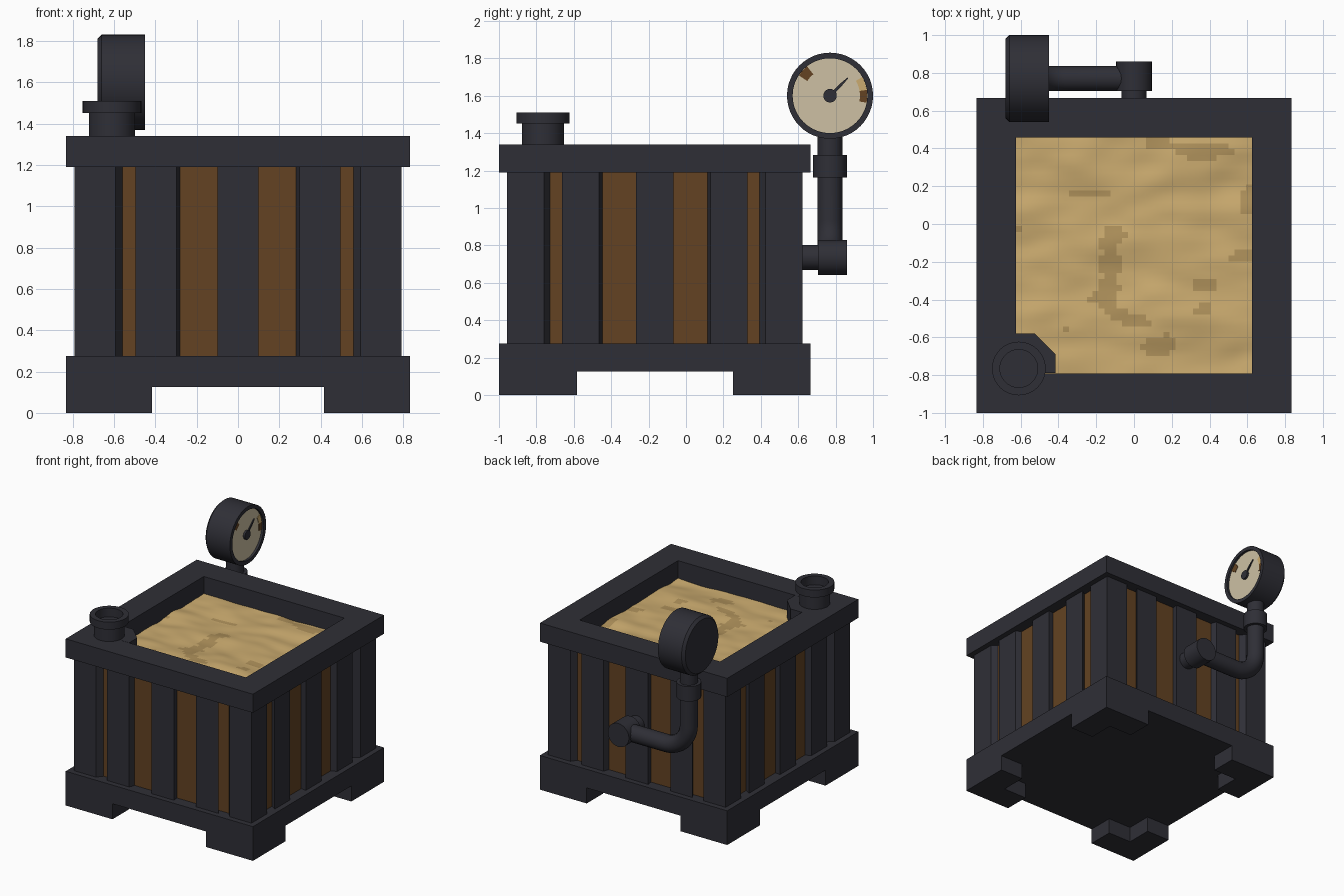
import bpy, bmesh, math
from mathutils import Matrix, Vector, noise

if "Cube" in bpy.data.objects:
    bpy.data.objects.remove(bpy.data.objects["Cube"])

CY = -1 / 6            # centre of the box in y
HALF, INNER = 0.833, 0.625


def material(name, rgb):
    m = bpy.data.materials.new(name)
    m.diffuse_color = (*rgb, 1)
    m.use_nodes = True
    m.node_tree.nodes["Principled BSDF"].inputs["Base Color"].default_value = m.diffuse_color
    return m


METAL = material("dark metal", (0.028, 0.028, 0.037))
WOOD = material("brown wood", (0.125, 0.055, 0.016))
SAND = material("pale sand", (0.60, 0.41, 0.16))
DAMP = material("shaded sand", (0.43, 0.285, 0.105))
DIAL = material("cream dial", (0.61, 0.53, 0.37))


def finish(name, bm, *mats, smooth=False):
    bmesh.ops.recalc_face_normals(bm, faces=bm.faces)
    me = bpy.data.meshes.new(name)
    bm.to_mesh(me)
    bm.free()
    ob = bpy.data.objects.new(name, me)
    bpy.context.collection.objects.link(ob)
    for m in mats:
        me.materials.append(m)
    if smooth:
        smooth_it(ob)
    return ob


def smooth_it(ob):
    bpy.ops.object.select_all(action='DESELECT')
    ob.select_set(True)
    bpy.context.view_layer.objects.active = ob
    bpy.ops.object.shade_smooth_by_angle(angle=math.radians(35))


def prism(name, pts, z0, z1, mat, matrix=Matrix()):
    """Extrude a plan polygon from z0 to z1."""
    bm = bmesh.new()
    f = bm.faces.new([bm.verts.new((x, y, z0)) for x, y in pts])
    up = bmesh.ops.extrude_face_region(bm, geom=[f])
    bmesh.ops.translate(bm, vec=(0, 0, z1 - z0),
                        verts=[v for v in up["geom"] if isinstance(v, bmesh.types.BMVert)])
    bm.transform(matrix)
    return finish(name, bm, mat)


def square_ring(name, outer, inner, z0, z1, mat):
    """Square tube: an open-centred frame."""
    bm = bmesh.new()
    corners = [(-1, -1), (1, -1), (1, 1), (-1, 1)]
    loops = [[bm.verts.new((x * r, y * r + CY, z)) for x, y in corners]
             for r, z in ((outer, z0), (outer, z1), (inner, z1), (inner, z0))]
    for i in range(4):
        a, b = loops[i], loops[(i + 1) % 4]
        for j in range(4):
            k = (j + 1) % 4
            bm.faces.new((a[j], a[k], b[k], b[j]))
    return finish(name, bm, mat)


def lathe(name, profile, centre, axis, mat, steps=40):
    """Revolve (radius, height) pairs about an axis through centre."""
    bm = bmesh.new()
    vs = [bm.verts.new((r, 0, h)) for r, h in profile]
    es = [bm.edges.new(p) for p in zip(vs, vs[1:])]
    bmesh.ops.spin(bm, geom=vs + es, axis=(0, 0, 1), cent=(0, 0, 0),
                   angle=math.tau, steps=steps, use_duplicate=False)
    bmesh.ops.remove_doubles(bm, verts=bm.verts, dist=1e-4)
    bm.transform(Matrix.Translation(centre) @ Vector(axis).to_track_quat('Z', 'Y').to_matrix().to_4x4())
    return finish(name, bm, mat, smooth=True)


def rod(name, r, h0, h1, centre, axis, mat=METAL):
    return lathe(name, [(0, h0), (r, h0), (r, h1), (0, h1)], centre, axis, mat)


# Base slab, feet, wooden walls and top frame
h = HALF
prism("base_slab", [(-h, CY - h), (h, CY - h), (h, CY + h), (-h, CY + h)], 0.125, 0.275, METAL)
square_ring("wood_walls", 0.745, INNER, 0.275, 1.19, WOOD)
square_ring("top_frame", HALF, INNER, 1.19, 1.34, METAL)

foot = [(h, h), (0.417, h), (0.417, INNER), (INNER, INNER), (INNER, 0.417), (h, 0.417)]
K, P = 0.745 / 0.79, 0.79      # pilasters flare outwards from the wall
corner = [(P, P), (0.593, P), (0.593 * K, P * K), (P * K, 0.593 * K), (P, 0.593)]
slats = [(-0.495, -0.298), (-0.1, 0.1), (0.298, 0.495)]
for s in range(4):
    m = Matrix.Translation((0, CY, 0)) @ Matrix.Rotation(s * math.pi / 2, 4, 'Z')
    prism(f"foot_{s}", foot, 0, 0.125, METAL, m)
    prism(f"corner_post_{s}", corner, 0.275, 1.19, METAL, m)
    for i, (a, b) in enumerate(slats):
        prism(f"slat_{s}_{i}", [(a, P), (b, P), (b * K, P * K), (a * K, P * K)],
              0.275, 1.19, METAL, m)

# Uneven sand filling
bm = bmesh.new()
bmesh.ops.create_grid(bm, x_segments=40, y_segments=40, size=INNER)
for v in bm.verts:
    p = Vector((v.co.x * 2.2, v.co.y * 4.5, 3.0))
    v.co.z = 1.2 + 0.022 * noise.noise(p) + 0.010 * noise.noise(p * 2.3)
    v.co.y += CY
for f in bm.faces:
    c = f.calc_center_median()
    f.material_index = int(noise.noise(Vector((c.x * 4, c.y * 9, 8.0))) > 0.33)
bmesh.ops.recalc_face_normals(bm, faces=bm.faces)
finish("sand", bm, SAND, DAMP, smooth=True)

# Corner gusset and filler spout
prism("spout_gusset", [(-0.625, -0.79), (-0.415, -0.79), (-0.415, -0.69),
                       (-0.525, -0.58), (-0.625, -0.58)], 1.12, 1.34, METAL)
lathe("filler_spout", [(0.112, 1.33), (0.112, 1.45), (0.142, 1.45), (0.142, 1.51),
                       (0.1, 1.51), (0.1, 1.44), (0, 1.44)],
      (-0.61, -0.765, 0), (0, 0, 1), METAL)

# Bent pipe from the gauge to the back fitting
GX, GY, GZ, PZ, B = -0.565, 0.77, 1.6, 0.735, 0.2
path = [(GX, GY, 1.42)]
for i in range(11):
    t = i / 10 * math.pi / 2
    path.append((GX + B - B * math.cos(t), GY, PZ + B - B * math.sin(t)))
path.append((0, GY, PZ))
cu = bpy.data.curves.new("gauge_pipe", 'CURVE')
cu.dimensions = '3D'
cu.bevel_depth, cu.bevel_resolution, cu.use_fill_caps = 0.067, 6, True
sp = cu.splines.new('POLY')
sp.points.add(len(path) - 1)
for pt, co in zip(sp.points, path):
    pt.co = (*co, 1)
pipe = bpy.data.objects.new("gauge_pipe", cu)
bpy.context.collection.objects.link(pipe)
cu.materials.append(METAL)
bpy.ops.object.select_all(action='DESELECT')
pipe.select_set(True)
bpy.context.view_layer.objects.active = pipe
bpy.ops.object.convert(target='MESH')
smooth_it(bpy.context.object)

rod("pipe_collar", 0.09, 1.163, 1.283, (GX, GY, 0), (0, 0, 1))
rod("wall_fitting", 0.094, 0.705, 0.86, (0, 0, PZ), (0, 1, 0))
rod("wall_stub", 0.067, 0.56, 0.72, (0, 0, PZ), (0, 1, 0))

# Gauge housing, dial, hub
lathe("gauge_housing", [(0, -0.68), (0.21, -0.68), (0.23, -0.66), (0.23, -0.45),
                        (0.2, -0.45), (0.2, -0.475), (0, -0.475)],
      (0, GY, GZ), (1, 0, 0), METAL, 48)
rod("dial_face", 0.2, -0.475, -0.468, (0, GY, GZ), (1, 0, 0), DIAL)
rod("needle_hub", 0.036, -0.47, -0.452, (0, GY, GZ), (1, 0, 0))

# Flat dial markings: plan (u, v) is laid onto (y, z), facing +x
face = Matrix(((0, 0, 1, 0), (1, 0, 0, GY), (0, 1, 0, GZ), (0, 0, 0, 1)))


def dial_mark(name, a0, a1, r0, r1, mat):
    ang = [math.radians(a0 + (a1 - a0) * i / 4) for i in range(5)]
    pts = [(r1 * math.cos(a), r1 * math.sin(a)) for a in ang]
    pts += [(r0 * math.cos(a), r0 * math.sin(a)) for a in reversed(ang)]
    prism(name, pts, -0.468, -0.465, mat, face)


dial_mark("low_mark", 128, 147, 0.145, 0.199, WOOD)
dial_mark("high_mark", -11, 9, 0.16, 0.199, WOOD)
dial_mark("warning_mark", 9, 30, 0.16, 0.199, SAND)
prism("needle", [(0, -0.008), (0.075, -0.008), (0.133, -0.003), (0.133, 0.003),
                 (0.075, 0.008), (0, 0.008)], -0.464, -0.457, METAL,
      face @ Matrix.Rotation(math.radians(45), 4, 'Z'))
